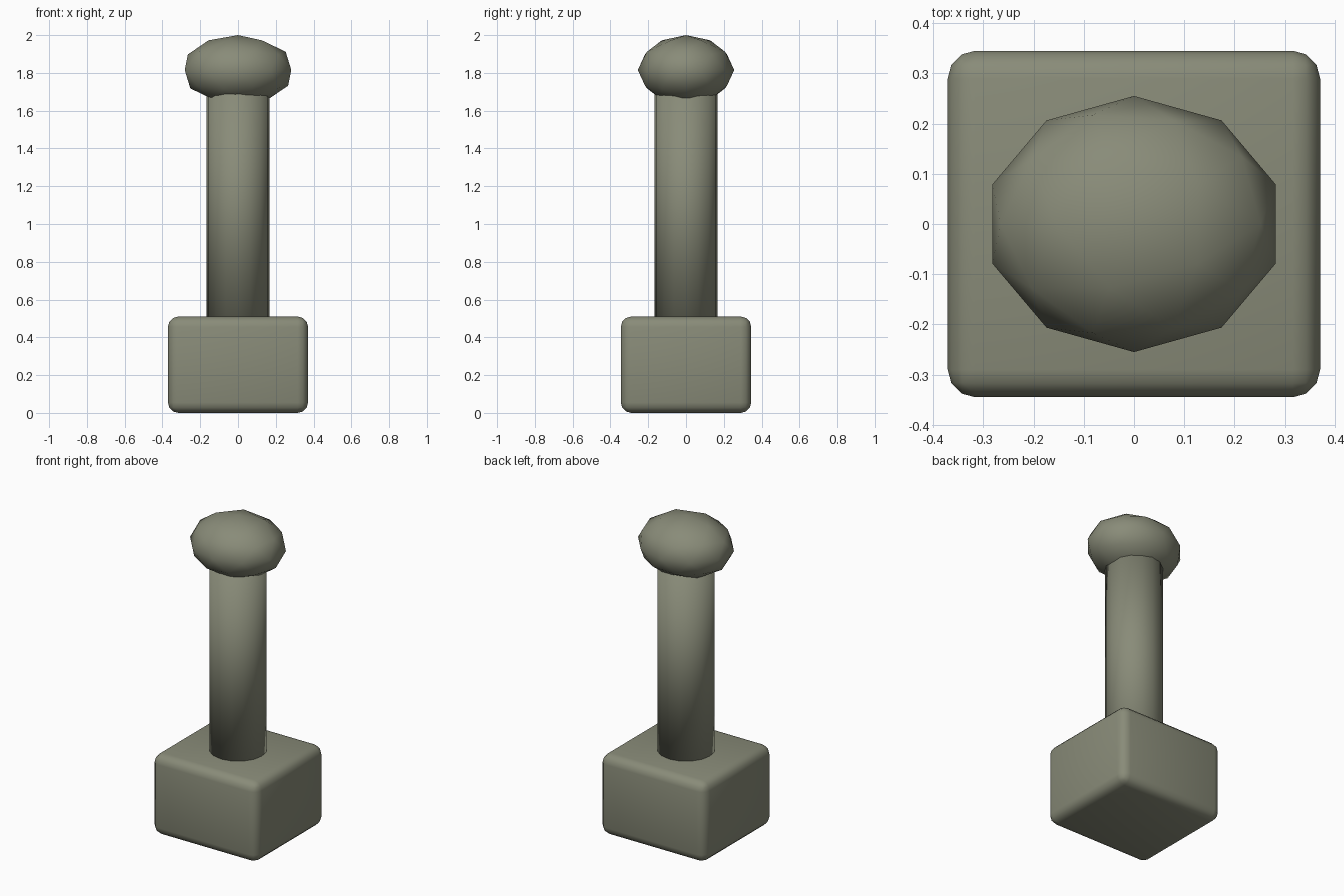
import bpy

if "Cube" in bpy.data.objects:
    bpy.data.objects.remove(bpy.data.objects["Cube"])

# Single stone colour
stone = bpy.data.materials.new("grey green stone")
stone.diffuse_color = (0.25, 0.26, 0.19, 1)
stone.use_nodes = True
stone.node_tree.nodes["Principled BSDF"].inputs["Base Color"].default_value = stone.diffuse_color


def finish(name, scale=None):
    ob = bpy.context.object
    ob.name = name
    if scale:
        ob.scale = scale
        bpy.ops.object.transform_apply(location=False, rotation=True, scale=True)
    ob.data.materials.append(stone)
    return ob


# Rounded block at the bottom
bpy.ops.mesh.primitive_cube_add(size=1, location=(0, 0, 0.255))
base = finish("base_block", (0.742, 0.69, 0.51))
bevel = base.modifiers.new("rounded edges", 'BEVEL')
bevel.width = 0.055
bevel.segments = 3
bpy.ops.object.modifier_apply(modifier=bevel.name)
bpy.ops.object.shade_smooth_by_angle(angle=0.7)

# Round shaft, running from inside the base up into the knob
bpy.ops.mesh.primitive_cylinder_add(vertices=16, radius=0.168, depth=1.29,
                                    location=(0, 0, 1.095))
finish("shaft")
bpy.ops.object.shade_smooth()

# Faceted, flattened knob on top
bpy.ops.mesh.primitive_ico_sphere_add(subdivisions=2, radius=1,
                                      location=(0, 0, 1.815),
                                      rotation=(0, 0, 3.14159265))
finish("knob", (0.2965, 0.255, 0.185))
bpy.ops.object.shade_smooth()
